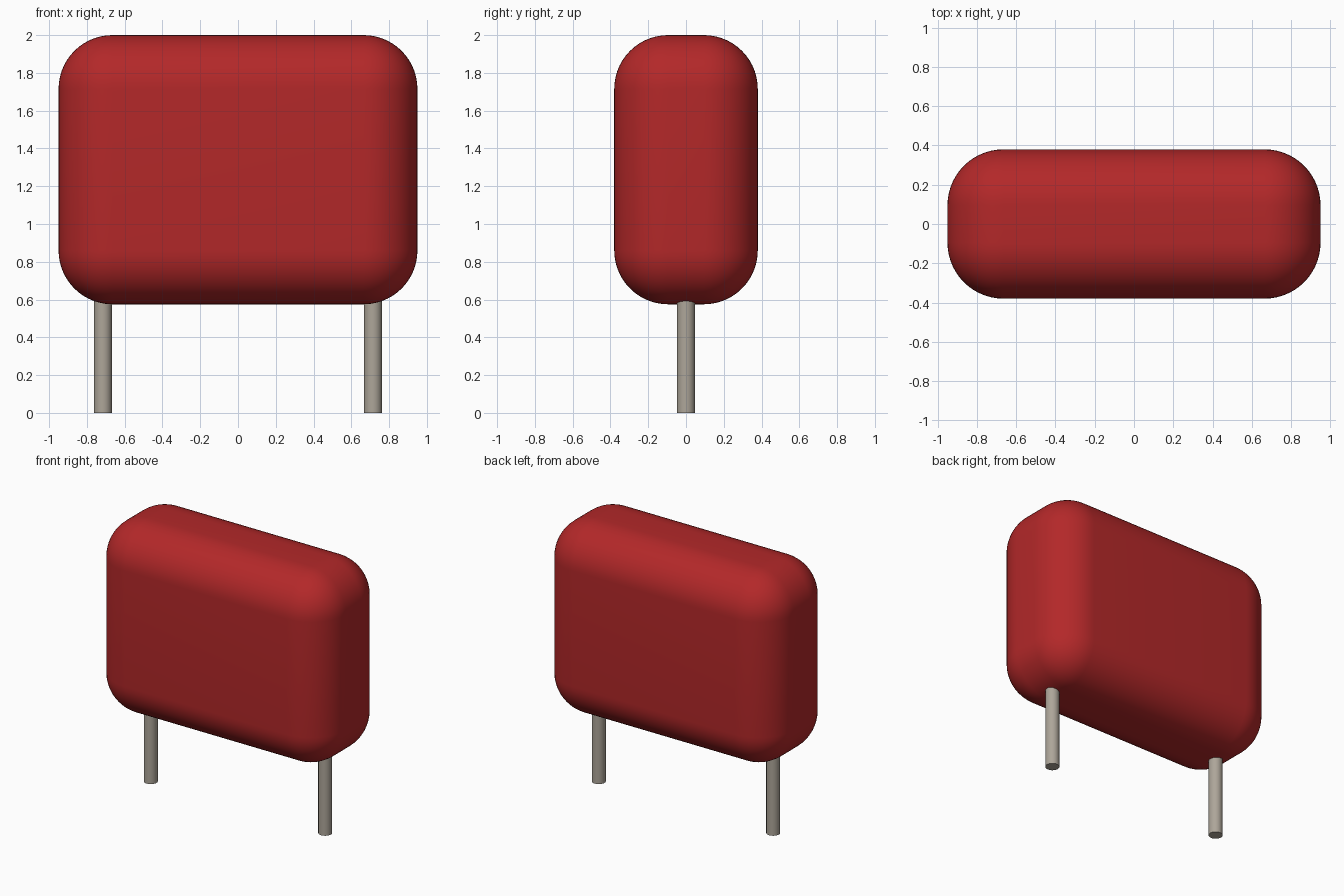
import bpy

default = bpy.data.objects.get("Cube")
if default:
    bpy.data.objects.remove(default, do_unlink=True)

BOTTOM, TOP = 0.575, 2.0
WIDTH, DEPTH = 1.9, 0.76
CORNER = 0.285
LEAD_X, LEAD_RADIUS = 0.715, 0.047


def make_material(name, colour):
    mat = bpy.data.materials.new(name)
    mat.use_nodes = True
    mat.diffuse_color = colour
    mat.node_tree.nodes["Principled BSDF"].inputs["Base Color"].default_value = colour
    return mat


def finish(name, mat):
    obj = bpy.context.object
    obj.name = name
    obj.data.materials.append(mat)
    return obj


red = make_material("red coating", (0.45, 0.021, 0.022, 1))
metal = make_material("tinned metal", (0.42, 0.38, 0.32, 1))

# Rounded coated body
bpy.ops.mesh.primitive_cube_add(size=1, location=(0, 0, (BOTTOM + TOP) / 2))
body = finish("body", red)
body.scale = (WIDTH, DEPTH, TOP - BOTTOM)
bpy.ops.object.transform_apply(location=False, rotation=False, scale=True)
bevel = body.modifiers.new("rounded edges", "BEVEL")
bevel.width = CORNER
bevel.segments = 14
bpy.ops.object.modifier_apply(modifier=bevel.name)
bpy.ops.object.shade_smooth()

# Two straight wire leads, running a little way into the body
lead_length = BOTTOM + 0.1
for side, sign in (("left", 1), ("right", -1)):
    bpy.ops.mesh.primitive_cylinder_add(
        vertices=32, radius=LEAD_RADIUS, depth=lead_length,
        location=(sign * LEAD_X, 0, lead_length / 2))
    finish(side + "_lead", metal)
    bpy.ops.object.shade_smooth_by_angle()
